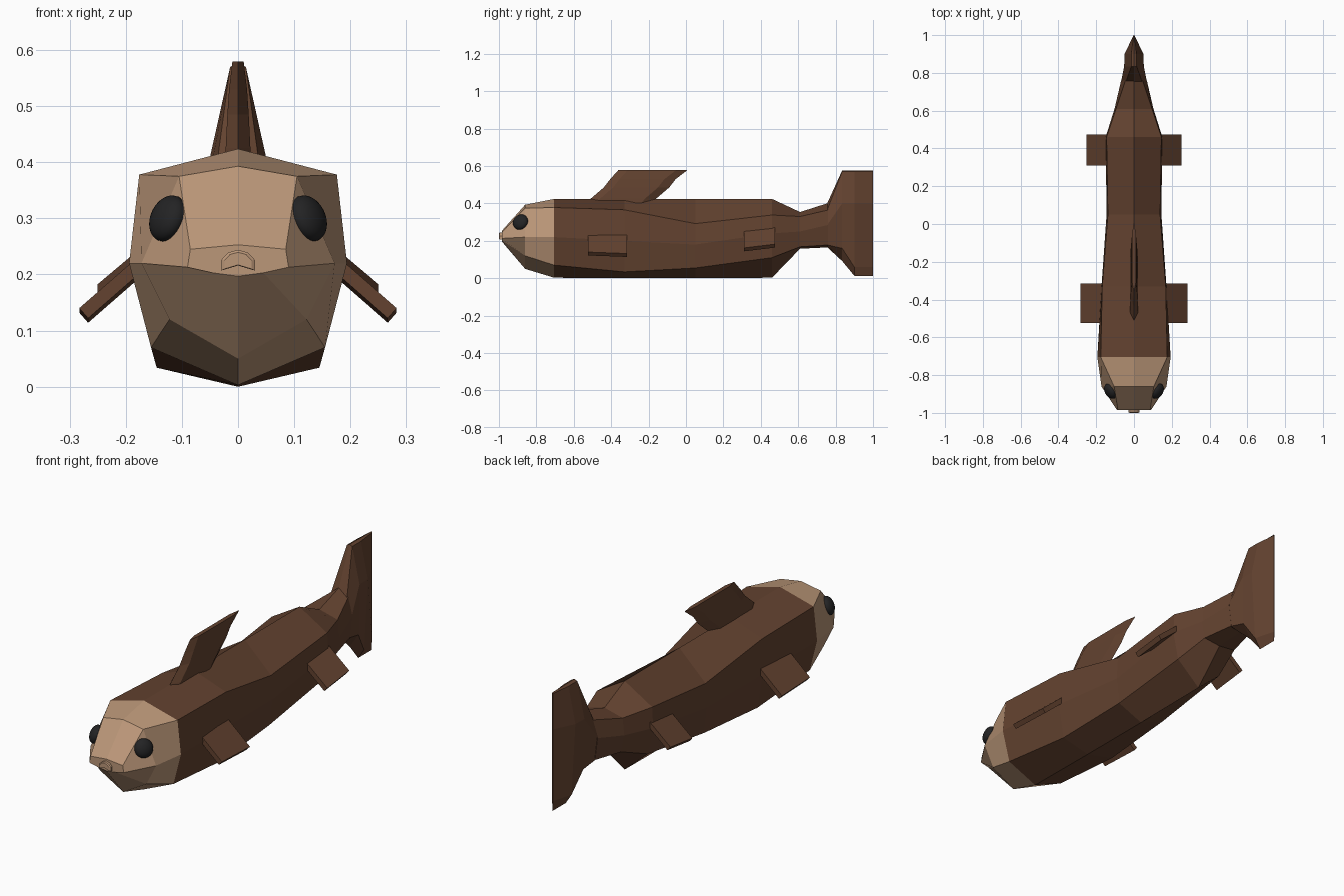
import bpy, bmesh
from mathutils import Vector

if "Cube" in bpy.data.objects:
    bpy.data.objects.remove(bpy.data.objects["Cube"])


def material(name, rgb):
    m = bpy.data.materials.new(name)
    m.diffuse_color = (*rgb, 1)
    m.use_nodes = True
    m.node_tree.nodes["Principled BSDF"].inputs["Base Color"].default_value = m.diffuse_color
    return m


brown = material("dark brown", (0.125, 0.055, 0.029))
tan = material("tan", (0.50, 0.31, 0.19))
black = material("eye black", (0.017, 0.017, 0.018))


def finish(name, bm, mats):
    bmesh.ops.recalc_face_normals(bm, faces=bm.faces)
    me = bpy.data.meshes.new(name)
    bm.to_mesh(me)
    bm.free()
    for m in mats:
        me.materials.append(m)
    ob = bpy.data.objects.new(name, me)
    bpy.context.collection.objects.link(ob)
    return ob


def loft(name, rings, mats, rule=None):
    """Skin a stack of equal-length point rings and cap both ends."""
    bm = bmesh.new()
    vr = [[bm.verts.new(p) for p in r] for r in rings]
    n = len(vr[0])
    for a, b in zip(vr, vr[1:]):
        for i in range(n):
            j = (i + 1) % n
            bm.faces.new((a[i], a[j], b[j], b[i]))
    bm.faces.new(vr[0])
    bm.faces.new(vr[-1])
    if rule:
        for f in bm.faces:
            f.material_index = rule(f.calc_center_median())
    return finish(name, bm, mats)


def section(y, top, ux, uz, sx, sz, lx, lz, bot):
    """Eight-sided cross-section: top, shoulder, side, belly corner, bottom."""
    half = [(ux, uz), (sx, sz), (lx, lz)]
    pts = [(0, top)] + half + [(0, bot)] + [(-x, z) for x, z in reversed(half)]
    return [(x, y, z) for x, z in pts]


# body and tan head
body = [
    (-0.985, 0.253, 0.085, 0.245, 0.090, 0.213, 0.045, 0.203, 0.197),
    (-0.860, 0.393, 0.105, 0.375, 0.172, 0.220, 0.122, 0.120, 0.050),
    (-0.705, 0.424, 0.176, 0.378, 0.194, 0.220, 0.155, 0.070, 0.003),
    (-0.330, 0.424, 0.168, 0.366, 0.172, 0.200, 0.145, 0.034, 0.000),
    (0.050, 0.424, 0.138, 0.292, 0.145, 0.180, 0.130, 0.055, 0.000),
    (0.460, 0.424, 0.145, 0.338, 0.150, 0.240, 0.122, 0.110, 0.003),
    (0.610, 0.354, 0.095, 0.330, 0.103, 0.250, 0.088, 0.168, 0.158),
    (0.760, 0.402, 0.045, 0.365, 0.068, 0.285, 0.055, 0.178, 0.165),
]
loft("body", [section(*r) for r in body], [brown, tan],
     lambda c: 1 if c.y < -0.71 else 0)

# tail fin, wedge closing to a thin trailing edge
tail = [
    (0.755, 0.400, 0.042, 0.365, 0.068, 0.285, 0.055, 0.178, 0.166),
    (0.835, 0.576, 0.014, 0.570, 0.052, 0.400, 0.046, 0.160, 0.092),
    (0.900, 0.576, 0.014, 0.570, 0.050, 0.400, 0.030, 0.060, 0.013),
    (1.000, 0.576, 0.002, 0.570, 0.002, 0.400, 0.002, 0.060, 0.013),
]
loft("tail_fin", [section(*r) for r in tail], [brown])

# dorsal fin, swept back, thin lens sections (z, front, back, half thickness)
dorsal = [(0.40, -0.53, -0.18, 0.022), (0.425, -0.51, -0.16, 0.022),
          (0.485, -0.44, -0.09, 0.019), (0.53, -0.405, -0.055, 0.016),
          (0.58, -0.36, 0.01, 0.010)]
loft("dorsal_fin", [[(0, f, z), (w, f + 0.05, z), (w, b - 0.06, z), (0, b, z),
                     (-w, b - 0.06, z), (-w, f + 0.05, z)]
                    for z, f, b, w in dorsal], [brown])


def side_fin(name, s, root, tip, y0, y1, t, tilt):
    d = Vector((tip[0] - root[0], tip[1] - root[1])).normalized()
    nx, nz = -d.y * t, d.x * t
    rings = [[(s * (x + k * nx), y, z + k * nz + h)
              for k, y, h in ((1, y0, tilt), (1, y1, -tilt),
                              (-1, y1, -tilt), (-1, y0, tilt))]
             for x, z in (root, tip)]
    loft(name, rings, [brown])


EYE_N = Vector((0.81, -0.46, 0.37))
for s, side in ((1, "right"), (-1, "left")):
    # paired fins angled down and out
    side_fin("front_fin_" + side, s, (0.14, 0.245), (0.275, 0.127),
             -0.525, -0.315, 0.012, 0.004)
    side_fin("rear_fin_" + side, s, (0.11, 0.275), (0.243, 0.163),
             0.31, 0.475, 0.012, -0.010)
    # eye, flattened ball lying on the cheek
    bm = bmesh.new()
    bmesh.ops.create_uvsphere(bm, u_segments=24, v_segments=14, radius=1)
    for f in bm.faces:
        f.smooth = True
    for v in bm.verts:
        v.co = Vector((v.co.x * 0.043, v.co.y * 0.043, v.co.z * 0.027))
    n = Vector((s * EYE_N.x, EYE_N.y, EYE_N.z))
    rot = n.to_track_quat('Z', 'Y')
    for v in bm.verts:
        v.co = rot @ v.co + Vector((s * 0.125, -0.885, 0.30))
    finish("eye_" + side, bm, [black])

# small pursed mouth with a notched lower edge
lip = [(-0.030, 0.207), (-0.030, 0.226), (-0.018, 0.239), (0, 0.244),
       (0.018, 0.239), (0.030, 0.226), (0.030, 0.207), (0, 0.216)]
loft("mouth", [[(x * k, y, 0.222 + (z - 0.222) * k) for x, z in lip]
               for y, k in ((-0.975, 1), (-0.996, 1), (-1.0, 0.8))], [tan])
